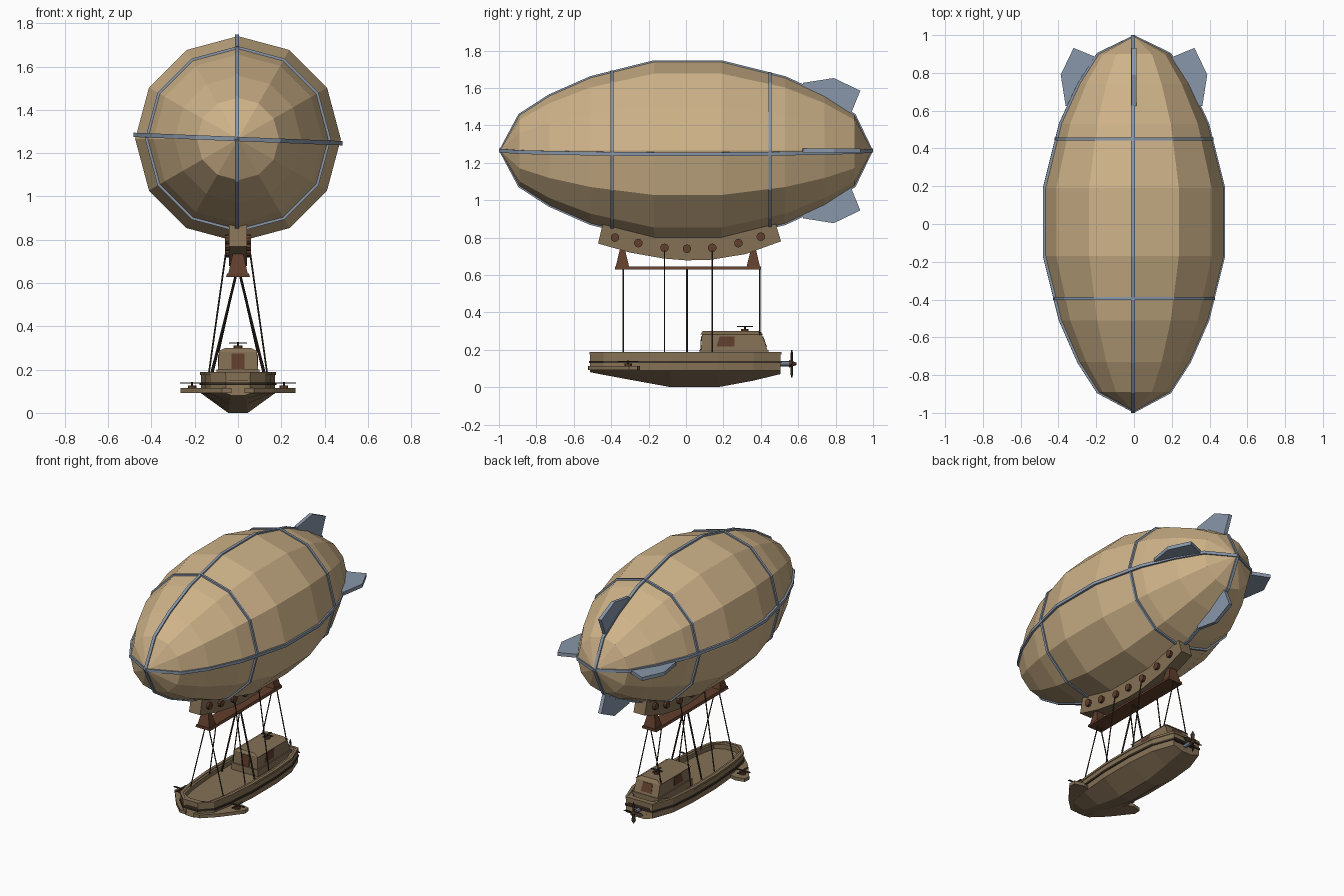
import bpy, bmesh, math
from mathutils import Vector, Matrix

if "Cube" in bpy.data.objects:
    bpy.data.objects.remove(bpy.data.objects["Cube"])

def material(name, rgb):
    m = bpy.data.materials.new(name)
    m.diffuse_color = (*rgb, 1)
    m.use_nodes = True
    m.node_tree.nodes["Principled BSDF"].inputs["Base Color"].default_value = m.diffuse_color
    return m

CANVAS = material("tan canvas", (0.62, 0.45, 0.25))
STEEL = material("blue grey steel", (0.25, 0.31, 0.40))
WOOD = material("weathered wood", (0.235, 0.165, 0.092))
BROWN = material("red brown", (0.12, 0.05, 0.026))
DARK = material("dark rope", (0.045, 0.032, 0.022))

def make(name, bm, mat):
    bmesh.ops.recalc_face_normals(bm, faces=bm.faces)
    me = bpy.data.meshes.new(name)
    bm.to_mesh(me)
    bm.free()
    me.materials.append(mat)
    ob = bpy.data.objects.new(name, me)
    bpy.context.collection.objects.link(ob)
    return ob

def loft(name, rings, mat, cap=True):
    """Join equal-sized closed rings of points."""
    bm = bmesh.new()
    vs = [[bm.verts.new(p) for p in r] for r in rings]
    n = len(vs[0])
    for a, b in zip(vs, vs[1:]):
        for i in range(n):
            bm.faces.new((a[i], a[(i + 1) % n], b[(i + 1) % n], b[i]))
    if cap:
        bm.faces.new(vs[0])
        bm.faces.new(vs[-1])
    return make(name, bm, mat)

def prism(name, pts, depth, mat):
    """Flat polygon extruded along the vector depth."""
    d = Vector(depth)
    return loft(name, [[Vector(p) for p in pts], [Vector(p) + d for p in pts]], mat)

def block(name, low, high, mat):
    """Tapered box; low and high are (x0, x1, y0, y1, z)."""
    ring = lambda x0, x1, y0, y1, z: [(x0, y0, z), (x1, y0, z), (x1, y1, z), (x0, y1, z)]
    return loft(name, [ring(*low), ring(*high)], mat)

def rod(name, a, b, r, mat, sides=6, r2=None):
    a, b = Vector(a), Vector(b)
    d = b - a
    bm = bmesh.new()
    bmesh.ops.create_cone(bm, cap_ends=True, segments=sides, radius1=r,
                          radius2=r if r2 is None else r2, depth=d.length)
    rot = d.to_track_quat('Z', 'Y').to_matrix().to_4x4()
    bmesh.ops.transform(bm, matrix=Matrix.Translation((a + b) / 2) @ rot, verts=bm.verts)
    return make(name, bm, mat)

def hoop(name, pts, axis, width, out, mat):
    """Flat strap following a closed loop of points, standing proud by out."""
    pts, axis = [Vector(p) for p in pts], Vector(axis)
    c = sum(pts, Vector()) / len(pts)
    rings = []
    for i, p in enumerate(pts):
        t = (pts[(i + 1) % len(pts)] - pts[i - 1]).normalized()
        n = t.cross(axis)
        if n.dot(p - c) < 0:
            n = -n
        w = axis * width / 2
        rings.append([p + n * out - w, p + n * out + w, p - n * 0.015 + w, p - n * 0.015 - w])
    return loft(name, rings + rings[:1], mat, cap=False)

# Envelope: twelve-sided, lathed along y
CZ = 1.265
PROFILE = [(-0.89, 0.19), (-0.73, 0.293), (-0.51, 0.39), (-0.17, 0.475),
           (0.19, 0.475), (0.53, 0.39), (0.74, 0.293), (0.9, 0.19)]
def circle(y, r):
    return [(r * math.cos(i * math.pi / 6), y, CZ + r * math.sin(i * math.pi / 6)) for i in range(12)]
loft("envelope", [circle(-0.992, 0.004)] + [circle(*p) for p in PROFILE] + [circle(0.992, 0.004)], CANVAS)

# Straps: upright, level (slightly tilted) and two girths
outline = [(-0.992, 0)] + PROFILE + [(0.992, 0)] + [(y, -r) for y, r in reversed(PROFILE)]
hoop("upright_strap", [(-0.005, y, CZ + r) for y, r in outline], (1, 0, 0), 0.02, 0.008, STEEL)
tilt = 0.04
ux, uz = math.cos(tilt), -math.sin(tilt)
hoop("level_strap", [(r * ux, y, CZ + r * uz) for y, r in outline], (-uz, 0, ux), 0.02, 0.008, STEEL)
for nm, y, r in (("front_girth", -0.395, 0.42), ("rear_girth", 0.45, 0.411)):
    hoop(nm, circle(y, r), (0, 1, 0), 0.016, 0.009, STEEL)

# Four tail fins
FIN = [(0.62, 0.30), (0.625, 0.362), (0.79, 0.388), (0.932, 0.32), (0.885, 0.205), (0.84, 0.15)]
for k, nm in enumerate(("right_fin", "top_fin", "left_fin", "bottom_fin")):
    a = k * math.pi / 2
    u, w = Vector((math.cos(a), 0, math.sin(a))), Vector((-math.sin(a), 0, math.cos(a)))
    prism(nm, [u * r + Vector((0, y, CZ)) - w * 0.012 for y, r in FIN], w * 0.024, STEEL)

# Curved keel under the envelope, with round bosses
KEEL = [(-0.445, 0.875), (-0.47, 0.768), (-0.3, 0.72), (-0.12, 0.688), (0, 0.678), (0.13, 0.681),
        (0.32, 0.712), (0.508, 0.78), (0.48, 0.872), (0.19, 0.81), (-0.17, 0.81)]
prism("keel", [(-0.042, y, z) for y, z in KEEL], (0.084, 0, 0), WOOD)
for i, (y, z) in enumerate([(-0.38, 0.80), (-0.255, 0.77), (-0.115, 0.745), (0.005, 0.74),
                            (0.14, 0.745), (0.28, 0.77), (0.40, 0.805)]):
    rod(f"keel_boss_{i}", (-0.06, y, z), (0.06, y, z), 0.023, BROWN, 10)

# Suspension beam and its two brackets
block("beam", (-0.055, 0.055, -0.38, 0.40, 0.628), (-0.05, 0.05, -0.38, 0.40, 0.645), BROWN)
for nm, y in (("front_bracket", -0.34), ("rear_bracket", 0.36)):
    block(nm, (-0.045, 0.045, y - 0.036, y + 0.036, 0.643),
          (-0.024, 0.024, y - 0.014, y + 0.014, 0.735), BROWN)

# Hull: stations are (y, half width, bottom half width, bottom z)
STATIONS = [(-0.512, 0.055, 0.03, 0.08), (-0.44, 0.125, 0.035, 0.066), (-0.3, 0.152, 0.04, 0.04),
            (-0.08, 0.17, 0.045, 0.0), (0.17, 0.17, 0.045, 0.0), (0.36, 0.152, 0.04, 0.035),
            (0.505, 0.10, 0.035, 0.07)]
rings = []
for y, w, b, z in STATIONS:
    rim = max(w - 0.03, 0.02)
    yi = min(max(y, -0.485), 0.478)
    rings.append([(b, y, z), (w, y, 0.09), (w, y, 0.185), (rim, yi, 0.185), (rim, yi, 0.155),
                  (-rim, yi, 0.155), (-rim, yi, 0.185), (-w, y, 0.185), (-w, y, 0.09), (-b, y, z)])
hull = loft("hull", rings, WOOD)
plan = [(w, y) for y, w, b, z in STATIONS] + [(-w, y) for y, w, b, z in reversed(STATIONS)]
hoop("hull_rail", [(x, y, 0.135) for x, y in plan], (0, 0, 1), 0.012, 0.007, DARK)
hoop("hull_rim", [(x, y, 0.182) for x, y in plan], (0, 0, 1), 0.014, 0.005, WOOD)
# End bulwarks close the recessed deck
block("bow_bulwark", (-0.055, 0.055, -0.51, -0.475, 0.15), (-0.055, 0.055, -0.51, -0.475, 0.186), WOOD)
block("stern_bulwark", (-0.1, 0.1, 0.47, 0.503, 0.15), (-0.1, 0.1, 0.47, 0.503, 0.186), WOOD)

# Cabin with plinth, roof, door and windows
block("cabin_plinth", (-0.1, 0.1, 0.072, 0.44, 0.15), (-0.1, 0.1, 0.072, 0.44, 0.2), WOOD)
block("cabin", (-0.092, 0.092, 0.08, 0.435, 0.2), (-0.088, 0.088, 0.085, 0.405, 0.285), WOOD)
block("cabin_roof", (-0.094, 0.094, 0.078, 0.412, 0.282), (-0.06, 0.06, 0.09, 0.395, 0.3), WOOD)
prism("cabin_door", [(-0.03, 0.079, 0.2), (0.03, 0.079, 0.2), (0.03, 0.083, 0.275), (-0.03, 0.083, 0.275)],
      (0, -0.003, 0), BROWN)
prism("rear_window", [(-0.04, 0.43, 0.215), (0.04, 0.43, 0.215), (0.035, 0.41, 0.272), (-0.035, 0.41, 0.272)],
      (0, 0.003, 0), BROWN)

def rotor(name, x, y, z0, z1, r):
    """Small lift rotor: hub, mast and crossed blades."""
    rod(name + "_hub", (x, y, z0), (x, y, z0 + 0.015), 0.02, BROWN, 8)
    rod(name + "_mast", (x, y, z0), (x, y, z1 + 0.004), 0.005, DARK)
    for k, (dx, dy) in enumerate(((r, 0.006), (0.006, r))):
        block(f"{name}_blade_{k}", (x - dx, x + dx, y - dy, y + dy, z1 - 0.003),
              (x - dx, x + dx, y - dy, y + dy, z1 + 0.002), DARK)
rotor("roof_rotor", 0, 0.315, 0.297, 0.324, 0.042)

for s, side in ((1, "right"), (-1, "left")):
    prism(f"{side}_window", [(s * 0.0905, 0.163, 0.217), (s * 0.0905, 0.258, 0.217),
                             (s * 0.089, 0.258, 0.272), (s * 0.089, 0.18, 0.272)], (s * 0.003, 0, 0), BROWN)
    # Swept bow wing and its rotor
    prism(f"{side}_wing", [(s * x, y, 0.092) for x, y in ((0.03, -0.525), (0.075, -0.522), (0.16, -0.44),
                           (0.265, -0.305), (0.262, -0.26), (0.2, -0.245), (0.1, -0.27))], (0, 0, 0.022), WOOD)
    rotor(f"{side}_wing_rotor", s * 0.212, -0.31, 0.112, 0.138, 0.055)
    # Rigging
    for y in (-0.115, 0.14):
        rod(f"{side}_keel_rope", (s * 0.056, y, 0.74), (s * 0.135, y, 0.18), 0.004, DARK)
    for y, x, z, r in ((-0.335, 0.125, 0.18, 0.004), (0.005, 0.125, 0.16, 0.006), (0.395, 0.09, 0.28, 0.004)):
        rod(f"{side}_beam_rope", (s * 0.01, y, 0.635), (s * x, y, z), r, DARK)

# Stern propeller
rod("propeller_shaft", (0, 0.49, 0.125), (0, 0.555, 0.125), 0.014, STEEL, 8)
rod("propeller_hub", (0, 0.55, 0.125), (0, 0.592, 0.125), 0.02, BROWN, 8, 0.006)
for k in range(4):
    a = k * math.pi / 2
    u, w = Vector((math.cos(a), 0, math.sin(a))), Vector((-math.sin(a), 0.5, math.cos(a))) * 0.011
    c = Vector((0, 0.563, 0.125))
    prism(f"propeller_blade_{k}", [c - w * 0.5, c + w * 0.5, c + u * 0.05 + w, c + u * 0.074,
                                   c + u * 0.05 - w], (0, 0.005, 0), DARK)
